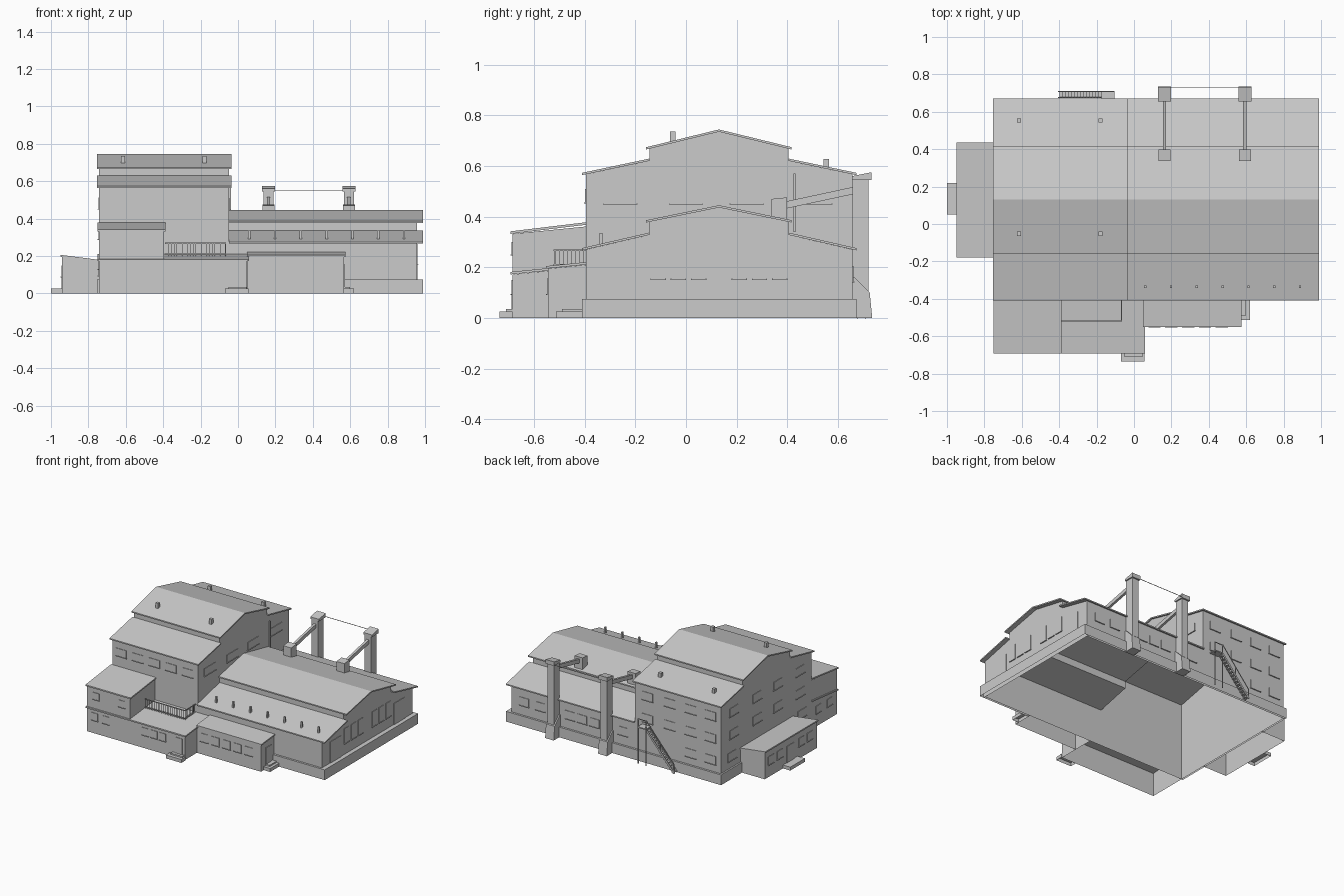
import bpy, bmesh, math
from mathutils import Vector

if "Cube" in bpy.data.objects:
    bpy.data.objects.remove(bpy.data.objects["Cube"])

def finish(name, bm):
    bmesh.ops.recalc_face_normals(bm, faces=bm.faces)
    me = bpy.data.meshes.new(name)
    bm.to_mesh(me)
    bm.free()
    ob = bpy.data.objects.new(name, me)
    bpy.context.collection.objects.link(ob)
    return ob

FACES = {'b': (0, 3, 2, 1), 't': (4, 5, 6, 7), 'f': (0, 1, 5, 4),
         'r': (1, 2, 6, 5), 'k': (2, 3, 7, 6), 'l': (3, 0, 4, 7)}

def add_box(bm, x0, x1, y0, y1, z0, z1, omit='', sx=0, sy=0, slab=False):
    """Box with optional sloping top; slab slopes the bottom as well."""
    vs = []
    for z, sl in ((z0, slab), (z1, True)):
        for x, y in ((x0, y0), (x1, y0), (x1, y1), (x0, y1)):
            vs.append(bm.verts.new((x, y, z + sl * (sx * (x - x0) + sy * (y - y0)))))
    for k, idx in FACES.items():
        if k not in omit:
            bm.faces.new([vs[i] for i in idx])

def box(name, *a, **k):
    bm = bmesh.new()
    add_box(bm, *a, **k)
    return finish(name, bm)

def boxes(name, items, **k):
    bm = bmesh.new()
    for it in items:
        add_box(bm, *it, **k)
    return finish(name, bm)

def prism(name, prof, x0, x1):
    """Closed y-z profile extruded along x."""
    bm = bmesh.new()
    a = [bm.verts.new((x0, *p)) for p in prof]
    b = [bm.verts.new((x1, *p)) for p in prof]
    n = len(prof)
    bm.faces.new(a)
    bm.faces.new(b)
    for i in range(n):
        j = (i + 1) % n
        bm.faces.new((a[i], a[j], b[j], b[i]))
    return finish(name, bm)

def bar(bm, p, q, w, h):
    """Slanted rectangular bar between two points."""
    p, q = Vector(p), Vector(q)
    d = (q - p).normalized()
    side = d.cross(Vector((0, 0, 1)))
    side = side.normalized() if side.length > 1e-4 else Vector((1, 0, 0))
    up = side.cross(d)
    vs = [bm.verts.new(c + side * s * w / 2 + up * u * h / 2) for c in (p, q)
          for s, u in ((-1, -1), (1, -1), (1, 1), (-1, 1))]
    for idx in FACES.values():
        bm.faces.new([vs[i] for i in idx])

YC = 0.13
YF, YB = -0.395, 0.657

def gable(eave, shoulder, clere, ridge):
    return [(YF, eave), (-0.145, shoulder), (-0.145, clere), (YC, ridge),
            (0.405, clere), (0.405, shoulder), (YB, eave)]

tall = gable(0.567, 0.62, 0.668, 0.735)
low = gable(0.27, 0.328, 0.38, 0.436)

def end_wall(bm, x, upper, lower):
    bm.faces.new([bm.verts.new((x, *p)) for p in upper + lower[::-1]])

def hall_walls(name, prof, x0, x1):
    """Long vertical walls, open at floor and roof."""
    bm = bmesh.new()
    pts = [(YF, 0)] + prof + [(YB, 0)]
    for p, q in zip(pts, pts[1:]):
        if p[0] == q[0]:
            bm.faces.new([bm.verts.new(v) for v in
                          ((x0, *p), (x1, *p), (x1, *q), (x0, *q))])
    return bm

# Main halls
ground = [(YF, 0), (YB, 0)]
bm = hall_walls('tall_walls', tall, -0.743, -0.047)
end_wall(bm, -0.743, tall, ground)
end_wall(bm, -0.047, tall, low)
finish('tall_hall_walls', bm)
bm = hall_walls('low_walls', low, -0.047, 0.957)
end_wall(bm, 0.957, low, ground)
finish('low_hall_walls', bm)

# Stepped roofs
def roofs(tag, prof, x0, x1):
    t = 0.009
    e, s, c, r = prof[0][1], prof[1][1], prof[2][1], prof[3][1]
    prism(tag + '_ridge_roof', [(-0.157, c - 0.003), (YC, r), (0.417, c - 0.003),
          (0.417, c - 0.003 + t), (YC, r + t), (-0.157, c - 0.003 + t)], x0, x1)
    prism(tag + '_front_roof', [(-0.41, e - 0.003), (-0.145, s), (-0.145, s + t),
          (-0.41, e - 0.003 + t)], x0, x1)
    prism(tag + '_back_roof', [(0.672, e - 0.003), (0.405, s), (0.405, s + t),
          (0.672, e - 0.003 + t)], x0, x1)

roofs('tall', tall, -0.755, -0.035)
roofs('low', low, -0.047, 0.99)

# Plinth around the halls
box('plinth_end_ledge', 0.957, 0.99, -0.41, 0.672, 0, 0.075, omit='bl')
boxes('plinth_strips', [(0.57, 0.957, -0.41, YF, 0, 0.075),
      (-0.755, 0.957, YB, 0.672, 0, 0.075), (-0.755, -0.743, YF, 0.657, 0, 0.075)], omit='b')

# Front annexes with lean-to roofs
box('front_annex', -0.743, 0.048, -0.685, YF, 0, 0.172, omit='btk', sy=0.1)
box('front_annex_roof', -0.75, 0.058, -0.693, YF, 0.172, 0.182, sy=0.1, slab=True)
box('front_annex_upper', -0.743, -0.395, -0.685, YF, 0.182, 0.332, omit='btk', sy=0.1)
box('front_annex_upper_roof', -0.752, -0.387, -0.693, YF, 0.332, 0.342, sy=0.12, slab=True)
box('side_annex', 0.05, 0.568, -0.545, YF, 0, 0.195, omit='btkl', sy=0.1)
box('side_annex_roof', 0.048, 0.576, -0.552, YF, 0.195, 0.205, sy=0.1, slab=True)

# Left annex
box('left_annex', -0.94, -0.743, -0.172, 0.43, 0, 0.196, omit='btr', sx=-0.13)
box('left_annex_roof', -0.948, -0.743, -0.178, 0.436, 0.196, 0.206, sx=-0.13, slab=True)

# Entrance steps
boxes('entrance_steps', [(-0.07, 0.055, -0.735, -0.685, 0, 0.025),
      (-0.05, 0.045, -0.71, -0.685, 0.025, 0.035), (0.568, 0.62, -0.513, -0.41, 0, 0.025),
      (0.568, 0.60, -0.49, -0.41, 0.025, 0.035), (-1.0, -0.94, 0.05, 0.22, 0, 0.025)], omit='b')

# Terrace railing
bm = bmesh.new()
for z in (0.21, 0.268):
    add_box(bm, -0.39, -0.065, -0.522, -0.517, z - 0.003, z + 0.003)
    add_box(bm, -0.07, -0.065, -0.52, YF, z - 0.003, z + 0.003)
for i in range(23):
    x = -0.385 + i * 0.0145
    add_box(bm, x - 0.001, x + 0.001, -0.521, -0.518, 0.195, 0.268)
for i in range(8):
    y = -0.515 + i * 0.016
    add_box(bm, -0.069, -0.066, y - 0.001, y + 0.001, 0.195, 0.268)
finish('terrace_railing', bm)

# Roof vents
boxes('tall_roof_vents', [(x - 0.011, x + 0.011, y - 0.011, y + 0.011, z, z + h)
      for x in (-0.615, -0.18) for y, z, h in ((-0.052, 0.69, 0.045), (0.553, 0.59, 0.038))])
boxes('low_roof_vents', [(0.06 + i * 0.138 - 0.006, 0.06 + i * 0.138 + 0.006, -0.341, -0.329, 0.288, 0.336)
      for i in range(7)])

# Rear exhaust stacks with ducts
for n, x in enumerate((0.163, 0.593)):
    prism(f'stack_{n}', [(0.657, 0), (0.735, 0), (0.725, 0.10), (0.665, 0.16), (0.657, 0.16)],
          x - 0.035, x + 0.035)
    box(f'stack_shaft_{n}', x - 0.026, x + 0.026, 0.657, 0.72, 0.1, 0.55)
    box(f'stack_cap_{n}', x - 0.035, x + 0.035, 0.655, 0.732, 0.545, 0.56, sy=0.2)
    box(f'duct_box_{n}', x - 0.032, x + 0.032, 0.338, 0.398, 0.39, 0.47, sy=0.1)
    bm = bmesh.new()
    bar(bm, (x, 0.39, 0.445), (x, 0.66, 0.503), 0.018, 0.028)
    finish(f'duct_{n}', bm)
box('stack_tie_rod', 0.163, 0.593, 0.729, 0.732, 0.55, 0.553)
box('drain_pipe', -0.047, -0.037, 0.425, 0.433, 0.34, 0.57)

# Rear outside stair
bm = bmesh.new()
add_box(bm, -0.175, -0.105, YB, 0.71, 0.262, 0.27)
for i in range(14):
    t = (i + 0.5) / 14
    x, z = -0.175 - 0.22 * t, 0.262 * (1 - t)
    add_box(bm, x - 0.01, x + 0.01, 0.676, 0.708, z - 0.002, z + 0.002)
for y in (0.677, 0.708):
    bar(bm, (-0.175, y, 0.262), (-0.40, y, 0.003), 0.004, 0.014)
bar(bm, (-0.175, 0.708, 0.33), (-0.40, 0.708, 0.07), 0.004, 0.005)
for x, z0, z1 in ((-0.108, 0, 0.33), (-0.172, 0, 0.33), (-0.285, 0.13, 0.2), (-0.397, 0, 0.07)):
    add_box(bm, x - 0.003, x + 0.003, 0.705, 0.711, z0, z1)
add_box(bm, -0.175, -0.105, 0.706, 0.71, 0.325, 0.33)
finish('outside_stair', bm)

# Windows and doors: thin panel with a projecting sill
def openings(name, axis, pos, out, centres, z, w, h, sill=True):
    bm = bmesh.new()
    for c in centres:
        parts = [(w / 2, z, z + h, 0.004)] + ([(w / 2 + 0.003, z - 0.004, z, 0.008)] if sill else [])
        for hw, z0, z1, d in parts:
            lo, hi = sorted((pos, pos + out * d))
            if axis == 'y':
                add_box(bm, c - hw, c + hw, lo, hi, z0, z1)
            else:
                add_box(bm, lo, hi, c - hw, c + hw, z0, z1)
    finish(name, bm)

bays = [-0.26, 0.0, 0.24, 0.51]
openings('tall_front_windows', 'y', YF, -1, [-0.67 + i * 0.135 for i in range(5)], 0.455, 0.085, 0.055)
openings('tall_right_windows', 'x', -0.047, 1, bays, 0.452, 0.13, 0.055)
for k, z in enumerate((0.13, 0.29, 0.452)):
    openings(f'tall_back_windows_{k}', 'y', YB, 1, [-0.66, -0.5, -0.33 - 0.03 * (k < 1), -0.15][:4 if k else 2],
             z, 0.085, 0.06)
    openings(f'tall_left_windows_{k}', 'x', -0.743, -1, bays if k else [0.53, -0.28], z, 0.1, 0.06)
openings('low_back_windows', 'y', YB, 1, [0.05, 0.28, 0.38, 0.48, 0.72, 0.85], 0.145, 0.075, 0.06)
openings('gable_windows', 'x', 0.957, 1, [-0.11, -0.03, 0.05, 0.21, 0.29, 0.37], 0.155, 0.055, 0.11)
openings('gable_doors', 'x', 0.957, 1, [-0.238, 0.498], 0.075, 0.125, 0.155, sill=False)
openings('annex_upper_windows', 'y', -0.685, -1, [-0.67, -0.46], 0.25, 0.05, 0.05)
openings('annex_lower_windows', 'y', -0.685, -1, [-0.68, -0.59, -0.27, -0.2, -0.13], 0.095, 0.05, 0.055)
openings('side_annex_windows', 'y', -0.545, -1, [0.11 + i * 0.09 for i in range(5)], 0.095, 0.06, 0.06)
openings('annex_left_windows', 'x', -0.743, -1, [-0.6, -0.47], 0.095, 0.06, 0.055)
openings('annex_door', 'y', -0.685, -1, [0.0], 0.035, 0.06, 0.115, sill=False)
openings('side_annex_door', 'x', 0.568, 1, [-0.46], 0.035, 0.06, 0.12, sill=False)
openings('left_annex_door', 'x', -0.94, -1, [0.135], 0.025, 0.09, 0.12, sill=False)
openings('left_annex_windows', 'x', -0.94, -1, [-0.09, 0.01, 0.26, 0.36], 0.09, 0.06, 0.06)
